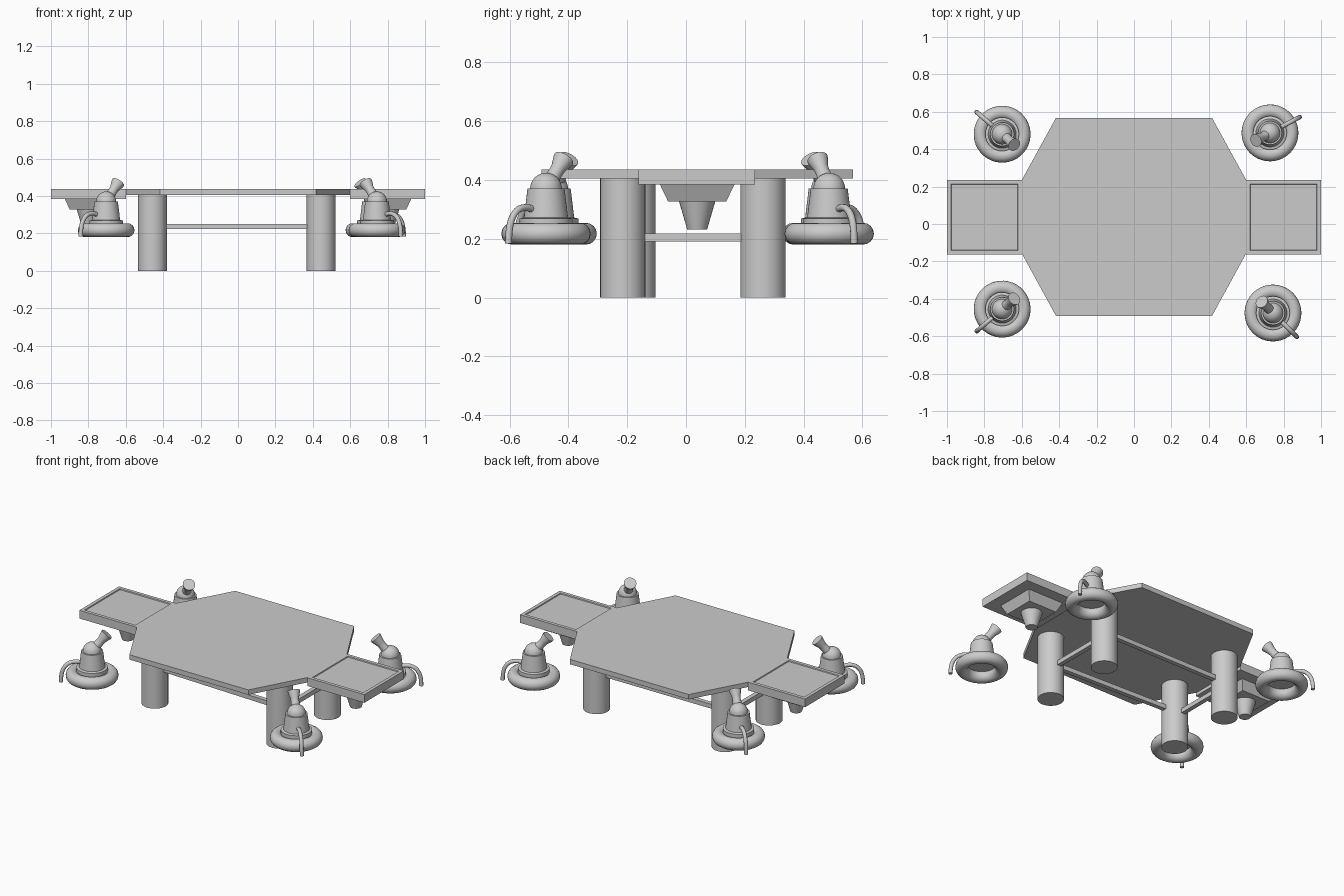
import bpy, bmesh
from math import pi, sin, cos, radians, sqrt
from mathutils import Vector, Matrix

if "Cube" in bpy.data.objects:
    bpy.data.objects.remove(bpy.data.objects["Cube"])

CY = 0.038  # centre line of the table in y


def finish(bm, name, smooth=False):
    bmesh.ops.recalc_face_normals(bm, faces=bm.faces)
    me = bpy.data.meshes.new(name)
    bm.to_mesh(me)
    bm.free()
    ob = bpy.data.objects.new(name, me)
    bpy.context.collection.objects.link(ob)
    if smooth:
        bpy.ops.object.select_all(action='DESELECT')
        ob.select_set(True)
        bpy.context.view_layer.objects.active = ob
        bpy.ops.object.shade_smooth_by_angle(angle=radians(35))
    return ob


def prism(name, pts, z0, z1, rim=0, depth=0):
    """Flat outline extruded upwards, optionally with a sunken top."""
    bm = bmesh.new()
    f = bm.faces.new([bm.verts.new((x, y, z0)) for x, y in pts])
    ret = bmesh.ops.extrude_face_region(bm, geom=[f], use_keep_orig=True)
    top = [v for v in ret['geom'] if isinstance(v, bmesh.types.BMVert)]
    bmesh.ops.translate(bm, verts=top, vec=(0, 0, z1 - z0))
    bmesh.ops.recalc_face_normals(bm, faces=bm.faces)
    if rim:
        face = max(bm.faces, key=lambda g: g.calc_center_median().z)
        bmesh.ops.inset_region(bm, faces=[face], thickness=rim)
        bmesh.ops.inset_region(bm, faces=[face], thickness=0.003)
        bmesh.ops.translate(bm, verts=face.verts[:], vec=(0, 0, -depth))
    return finish(bm, name)


def rect(x0, x1, y0, y1):
    return [(x0, y0), (x1, y0), (x1, y1), (x0, y1)]


def cone(name, loc, r0, r1, z0, z1, n=32, spin=0):
    bm = bmesh.new()
    m = Matrix.Translation((loc[0], loc[1], (z0 + z1) / 2)) @ Matrix.Rotation(spin, 4, 'Z')
    bmesh.ops.create_cone(bm, cap_ends=True, segments=n, radius1=r0, radius2=r1,
                          depth=z1 - z0, matrix=m)
    return finish(bm, name, n > 8)


def lathe(name, profile, n=40, closed=False):
    """Revolve (radius, height) points around z."""
    bm = bmesh.new()
    vs = [bm.verts.new((r, 0, z)) for r, z in profile]
    es = [bm.edges.new(p) for p in zip(vs, vs[1:])]
    if closed:
        es.append(bm.edges.new((vs[-1], vs[0])))
    bmesh.ops.spin(bm, geom=vs + es, axis=(0, 0, 1), cent=(0, 0, 0), steps=n, angle=2 * pi)
    bmesh.ops.remove_doubles(bm, verts=bm.verts, dist=1e-5)
    return finish(bm, name, True)


# Main table top
prism("table_top", [(-0.6, -0.157), (-0.417, -0.492), (0.417, -0.492), (0.6, -0.157),
                    (0.6, 0.235), (0.417, 0.568), (-0.417, 0.568), (-0.6, 0.235)],
      0.405, 0.436)

# Side trays with a square hopper and a round spout below
for s, side in ((-1, "left"), (1, "right")):
    x0, x1 = sorted((s * 0.6, s * 1.0))
    prism(side + "_tray", rect(x0, x1, -0.162, 0.235), 0.384, 0.436, 0.03, 0.006)
    cone(side + "_hopper", (s * 0.8, CY), 0.085 * sqrt(2) + 0.02, 0.127 * sqrt(2),
         0.327, 0.385, 4, pi / 4)
    cone(side + "_spout", (s * 0.8, CY), 0.034, 0.062, 0.232, 0.328)

# Legs
legs = [(-0.457, -0.18), (0.444, -0.215), (0.444, 0.262), (-0.457, 0.262)]
for i, p in enumerate(legs):
    cone(f"leg_{i + 1}", p, 0.077, 0.077, 0, 0.406)

# Stretchers joining neighbouring legs
for i in range(4):
    a, b = Vector(legs[i]), Vector(legs[(i + 1) % 4])
    d = (b - a).normalized()
    w = Vector((-d.y, d.x)) * 0.014
    z = 0.222 if i % 2 == 0 else 0.19
    a, b = a + d * 0.06, b - d * 0.06
    prism(f"stretcher_{i + 1}", [a - w, b - w, b + w, a + w], z, z + 0.028)

# Seat parts, modelled once facing +x
ring = lathe("seat_ring", [(0.115 + 0.037 * cos(t * pi / 8), 0.217 + 0.037 * sin(t * pi / 8))
                           for t in range(16)], closed=True)
dome = [(0.054 * cos(t * pi / 16), 0.37 + 0.054 * sin(t * pi / 16)) for t in range(8)]
body = lathe("seat_body", [(0, 0.235), (0.09, 0.235), (0.09, 0.268), (0.075, 0.272),
                           (0.063, 0.37)] + dome + [(0, 0.424)])
horn = lathe("seat_horn", [(0, 0.03), (0.028, 0.03), (0.024, 0.07), (0.025, 0.09),
                           (0.035, 0.125), (0.036, 0.133), (0, 0.133)], 28)
tilt = Matrix.Translation((0, 0, 0.37)) @ Matrix.Rotation(radians(40), 4, 'Y')
horn.data.transform(tilt)

# Curved handle hanging over the ring at the back
cu = bpy.data.curves.new("seat_handle", 'CURVE')
cu.dimensions = '3D'
cu.bevel_depth = 0.012
cu.bevel_resolution = 3
cu.use_fill_caps = True
sp = cu.splines.new('NURBS')
path = [(-0.05, 0.295), (-0.10, 0.315), (-0.165, 0.295), (-0.18, 0.23), (-0.18, 0.183)]
sp.points.add(len(path) - 1)
for pt, (x, z) in zip(sp.points, path):
    pt.co = (x, 0, z, 1)
sp.use_endpoint_u = True
sp.order_u = 4
handle = bpy.data.objects.new("seat_handle", cu)
bpy.context.collection.objects.link(handle)

# Place the four seats around the table
seats = [(-0.705, 0.48, -41), (0.727, 0.487, -152), (-0.705, -0.455, 41), (0.743, -0.476, 135)]
for i, (x, y, ang) in enumerate(seats):
    for part in (ring, body, horn, handle):
        ob = part
        if i:
            ob = part.copy()
            bpy.context.collection.objects.link(ob)
        ob.location = (x, y, 0)
        ob.rotation_euler = (0, 0, radians(ang))
